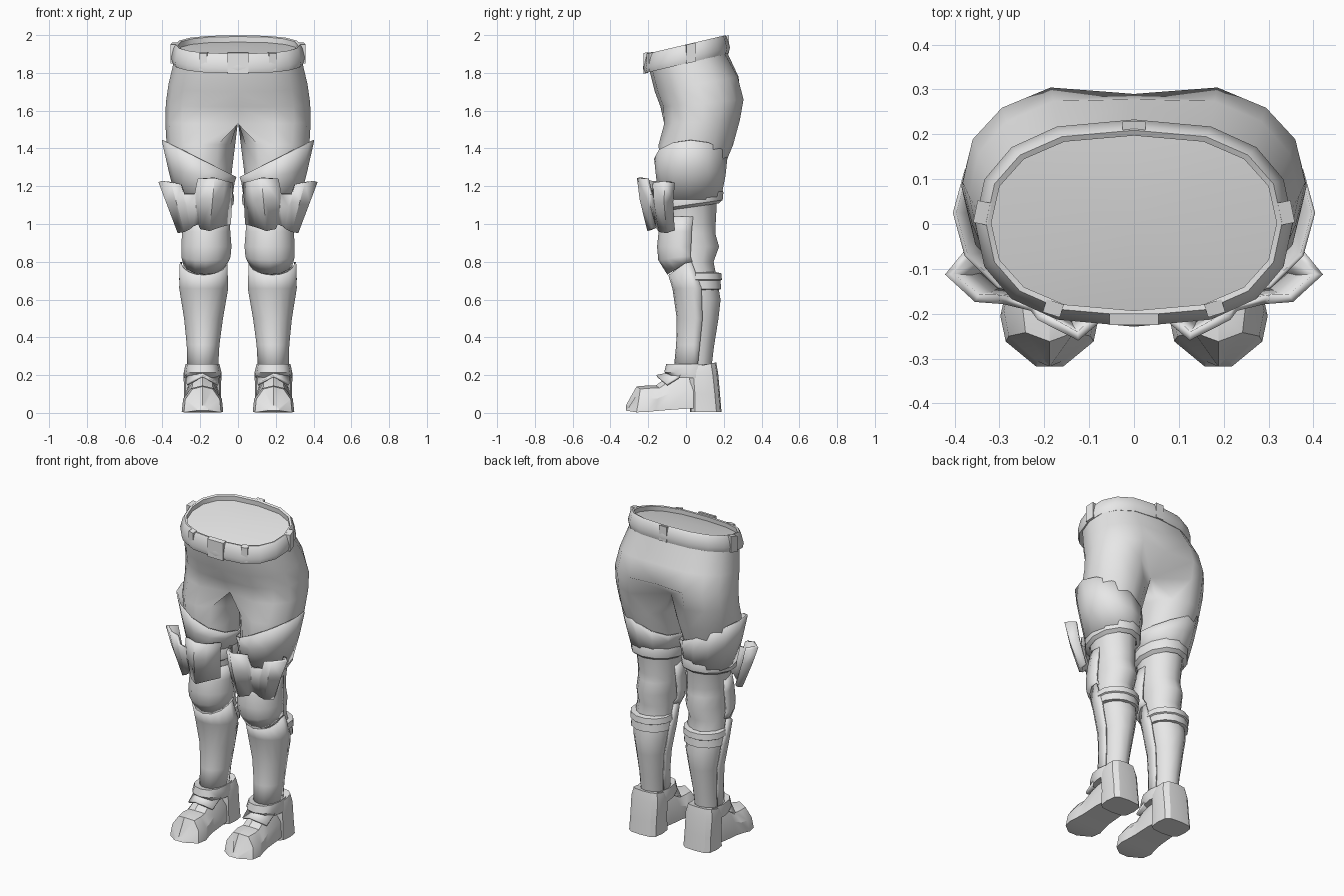
import bpy, bmesh, math
from mathutils import Vector

if "Cube" in bpy.data.objects:
    bpy.data.objects.remove(bpy.data.objects["Cube"])

grey = bpy.data.materials.new("light_grey")
grey.diffuse_color = (0.8, 0.8, 0.8, 1)
grey.use_nodes = True
grey.node_tree.nodes["Principled BSDF"].inputs["Base Color"].default_value = grey.diffuse_color


def finish(name, bm, mirror=True, solid=0, angle=40):
    bmesh.ops.recalc_face_normals(bm, faces=bm.faces)
    me = bpy.data.meshes.new(name)
    bm.to_mesh(me)
    bm.free()
    ob = bpy.data.objects.new(name, me)
    bpy.context.collection.objects.link(ob)
    me.materials.append(grey)
    bpy.ops.object.select_all(action='DESELECT')
    ob.select_set(True)
    bpy.context.view_layer.objects.active = ob
    bpy.ops.object.shade_smooth_by_angle(angle=math.radians(angle))
    if solid:
        m = ob.modifiers.new("thickness", 'SOLIDIFY')
        m.thickness, m.offset = solid, 0
    if mirror:
        m = ob.modifiers.new("mirror", 'MIRROR')
        m.use_clip = True
        m.merge_threshold = 0.0005
    return ob


def loft(name, rows, closed=True, caps=True, **kw):
    """Skin a list of equally long point rows."""
    bm = bmesh.new()
    vs = [[bm.verts.new(p) for p in r] for r in rows]
    n = len(rows[0])
    for a, b in zip(vs, vs[1:]):
        for i in range(n if closed else n - 1):
            j = (i + 1) % n
            bm.faces.new((a[i], a[j], b[j], b[i]))
    if closed and caps:
        bm.faces.new(vs[0])
        bm.faces.new(vs[-1])
    return finish(name, bm, **kw)


def spow(v, p):
    return math.copysign(abs(v) ** p, v)


def ring(z, x0, x1, yf, yb, n=12, a0=-120, a1=210, p=1.0, tilt_x=0, tilt_y=0, drop=0):
    """Rounded section between x0..x1 and yf..yb; angle -90 is the front."""
    pts = []
    for i in range(n):
        t = math.radians(a0 + (a1 - a0) * i / (n - 1))
        x = (x0 + x1) / 2 + (x1 - x0) / 2 * spow(math.cos(t), p)
        y = (yf + yb) / 2 + (yb - yf) / 2 * spow(math.sin(t), p)
        h = z + tilt_x * (x - x0) + tilt_y * y - drop * max(0, -math.sin(t))
        pts.append((x, y, h))
    return pts


# trousers: pelvis half-arcs that split into a full leg ring at the crotch
def arc(zf, zb, a, yf, yb, cf=0.0, cb=0.0):
    pts = []
    for i in range(9):
        t = math.radians(-90 + 22.5 * i)
        x = 0 if i in (0, 8) else a * math.cos(t) ** 0.75
        s = spow(math.sin(t), 0.9)
        y = (yf + yb) / 2 + (yb - yf) / 2 * s
        y += cf if i == 0 else -cb if i == 8 else 0
        pts.append((x, y, zf + (zb - zf) * (s + 1) / 2))
    return pts


waist = arc(1.87, 1.965, .33, -.205, .212)
pelvis = [waist,
          arc(1.80, 1.90, .342, -.19, .222),
          arc(1.70, 1.78, .368, -.165, .29, 0, .012),
          arc(1.62, 1.66, .382, -.135, .32, 0, .03),
          arc(1.53, 1.55, .385, -.13, .30, .05, .15)]
LEG = [(1.42, .015, .378, -.145, .25), (1.30, .03, .355, -.14, .2),
       (1.15, .045, .305, -.13, .165), (1.0, .05, .285, -.115, .157),
       (.95, .05, .285, -.11, .155), (.88, .055, .285, -.105, .175),
       (.80, .065, .288, -.09, .146), (.70, .065, .295, -.05, .165),
       (.60, .072, .29, -.04, .183), (.50, .088, .275, -.035, .172),
       (.35, .107, .262, -.04, .148), (.2, .115, .26, -.05, .13)]
bm = bmesh.new()
up = [[bm.verts.new(p) for p in r] for r in pelvis]
mid = bm.verts.new((0, 0, 1.935))
for a, b in zip(up, up[1:]):
    for i in range(8):
        bm.faces.new((a[i], a[i + 1], b[i + 1], b[i]))
for i in range(8):
    bm.faces.new((mid, up[0][i], up[0][i + 1]))
crotch = [bm.verts.new((0, y, 1.545)) for y in (.10, .04, -.03)]
prev = up[-1] + crotch
for spec in LEG:
    cur = [bm.verts.new(p) for p in ring(*spec)]
    for i in range(12):
        j = (i + 1) % 12
        bm.faces.new((prev[i], prev[j], cur[j], cur[i]))
    prev = cur
bm.faces.new(prev)
finish("trousers", bm, angle=60)


# belt: tilted band with a sloped outer face
def belt_row(off, dz):
    pts = []
    for i in range(16):
        t = math.radians(22.5 * i)
        y = (.215 + off) * spow(math.sin(t), .9) + .002
        pts.append(((.338 + off) * spow(math.cos(t), .75), y, 1.90 + .235 * y + dz))
    return pts


belt = [belt_row(-.015, -.05), belt_row(.008, -.05), belt_row(.016, -.02),
        belt_row(.002, .035), belt_row(-.008, .05), belt_row(-.02, .046), belt_row(-.015, -.05)]
loft("belt", belt, caps=False, mirror=False)


def block(name, c, size, rot=0, mirror=False):
    bm = bmesh.new()
    bmesh.ops.create_cube(bm, size=1)
    for v in bm.verts:
        v.co = Vector((v.co.x * size[0], v.co.y * size[1], v.co.z * size[2]))
        v.co.z += .235 * v.co.y
        x, y = v.co.x, v.co.y
        v.co.x = x * math.cos(rot) - y * math.sin(rot)
        v.co.y = x * math.sin(rot) + y * math.cos(rot)
        v.co += Vector(c)
    return finish(name, bm, mirror=mirror)


# buckle and belt loops
block("belt_buckle", (0, -.212, 1.853), (.11, .026, .11))
block("front_belt_loop", (.18, -.188, 1.862), (.04, .03, .09), .3, True)
block("side_belt_loop", (.338, .025, 1.905), (.032, .05, .1), .2, True)
block("back_belt_loop", (0, .213, 1.948), (.052, .03, .095))

# thigh guard with a top edge that rises to the outside
loft("thigh_guard", [
    ring(1.25, .012, .40, -.165, .215, tilt_x=.5),
    ring(1.22, .022, .365, -.155, .205, tilt_x=.2),
    ring(1.13, .035, .325, -.14, .18)], caps=False, solid=.008)

# band around the lower thigh
BAND = [(-.05, -.015), (-.035, .006), (.005, .01), (.035, .0), (.04, -.015)]
loft("thigh_strap", [ring(1.135 + dz, .03 - o, .318 + o, -.145 - o, .188 + o, tilt_y=.14)
                     for dz, o in BAND], caps=False)

# flared plates hanging in front of the thigh, with a notched top
top = [(.035, -.12, 1.22), (.075, -.205, 1.23), (.125, -.25, 1.245), (.21, -.205, 1.24),
       (.225, -.185, 1.16), (.285, -.17, 1.16), (.30, -.168, 1.21), (.35, -.165, 1.22),
       (.412, -.112, 1.225), (.37, -.065, 1.22)]
low = [(.045, -.115, 1.0), (.10, -.165, .985), (.15, -.195, .965), (.195, -.17, .975),
       (.205, -.155, 1.0), (.235, -.15, .99), (.25, -.145, .975), (.28, -.135, .96),
       (.31, -.10, .955), (.30, -.065, .97)]
half = [tuple(a * .6 + b * .4 for a, b in zip(p, q)) for p, q in zip(top, low)]
half = [(x, y - .008, z) for x, y, z in half]
loft("thigh_plates", [top, half, low], closed=False, solid=.02, angle=25)

# knee guard: front shell with a pointed lower edge
KNEE = dict(n=9, a0=-195, a1=15)
loft("knee_guard", [
    ring(1.04, .05, .288, -.12, .13, **KNEE),
    ring(.96, .043, .293, -.14, .13, **KNEE),
    ring(.88, .037, .298, -.148, .13, **KNEE),
    ring(.83, .042, .297, -.142, .12, drop=.02, **KNEE),
    ring(.80, .06, .288, -.095, .11, drop=.065, **KNEE)], closed=False, solid=.01)

# shin guard
loft("shin_guard", [
    ring(.80, .06, .305, -.09, .10, drop=.07, n=11, a0=-195, a1=15),
    ring(.66, .055, .308, -.068, .17, n=11, a0=-195, a1=15),
    ring(.50, .083, .282, -.045, .165, n=11, a0=-195, a1=15),
    ring(.36, .102, .268, -.048, .145, n=11, a0=-195, a1=15),
    ring(.22, .11, .264, -.062, .13, n=11, a0=-195, a1=15)], closed=False, solid=.008)

# strap behind the calf
loft("calf_strap", [ring(.695 + dz, .065 - o, .302 + o, -.05, .182 + o, n=8, a0=-10, a1=190)
                    for dz, o in ((-.045, -.02), (-.04, .008), (.005, .004),
                                  (.01, .012), (.045, .008), (.05, -.02))], closed=False)

# ankle cuff
loft("ankle_cuff", [
    ring(.185, .092, .285, -.08, .14, p=.85),
    ring(.215, .088, .287, -.115, .145, p=.85),
    ring(.258, .098, .278, -.105, .15, p=.85),
    ring(.25, .12, .258, -.06, .13, p=.85)])

# boot foot: sections from toe to instep (y, half width, sole z, top z)
FOOT = [(-.318, .03, .012, .04), (-.262, .098, .003, .14), (-.205, .11, .005, .145),
        (-.16, .10, .01, .145), (-.10, .092, .015, .19), (.0, .09, .022, .22), (.04, .085, .024, .22)]


def foot_section(y, w, z0, z1):
    c, h = .188, z1 - z0
    return [(c - w, y, z0), (c + w, y, z0), (c + w * .93, y + .012, z0 + h * .5),
            (c + w * .55, y + .02, z0 + h * .9), (c, y, z1),
            (c - w * .55, y + .02, z0 + h * .9), (c - w * .93, y + .012, z0 + h * .5)]


loft("boot_foot", [foot_section(*s) for s in FOOT], angle=30)

# raised instep ridge over the toes
bm = bmesh.new()
pts = [(.105, -.10, .15), (.188, -.155, .195), (.27, -.10, .15),
       (.275, -.02, .20), (.188, -.03, .22), (.10, -.02, .20)]
v = [bm.verts.new(p) for p in pts]
bm.faces.new((v[0], v[1], v[4], v[5]))
bm.faces.new((v[1], v[2], v[3], v[4]))
finish("instep_plate", bm, solid=.012)

# chunky heel block
loft("boot_heel", [
    ring(0.005, .088, .288, .02, .188, p=.55),
    ring(.10, .09, .286, .02, .18, p=.6),
    ring(.21, .088, .288, .01, .17, p=.65),
    ring(.235, .10, .278, .015, .16, p=.7, tilt_y=.2)], angle=30)
